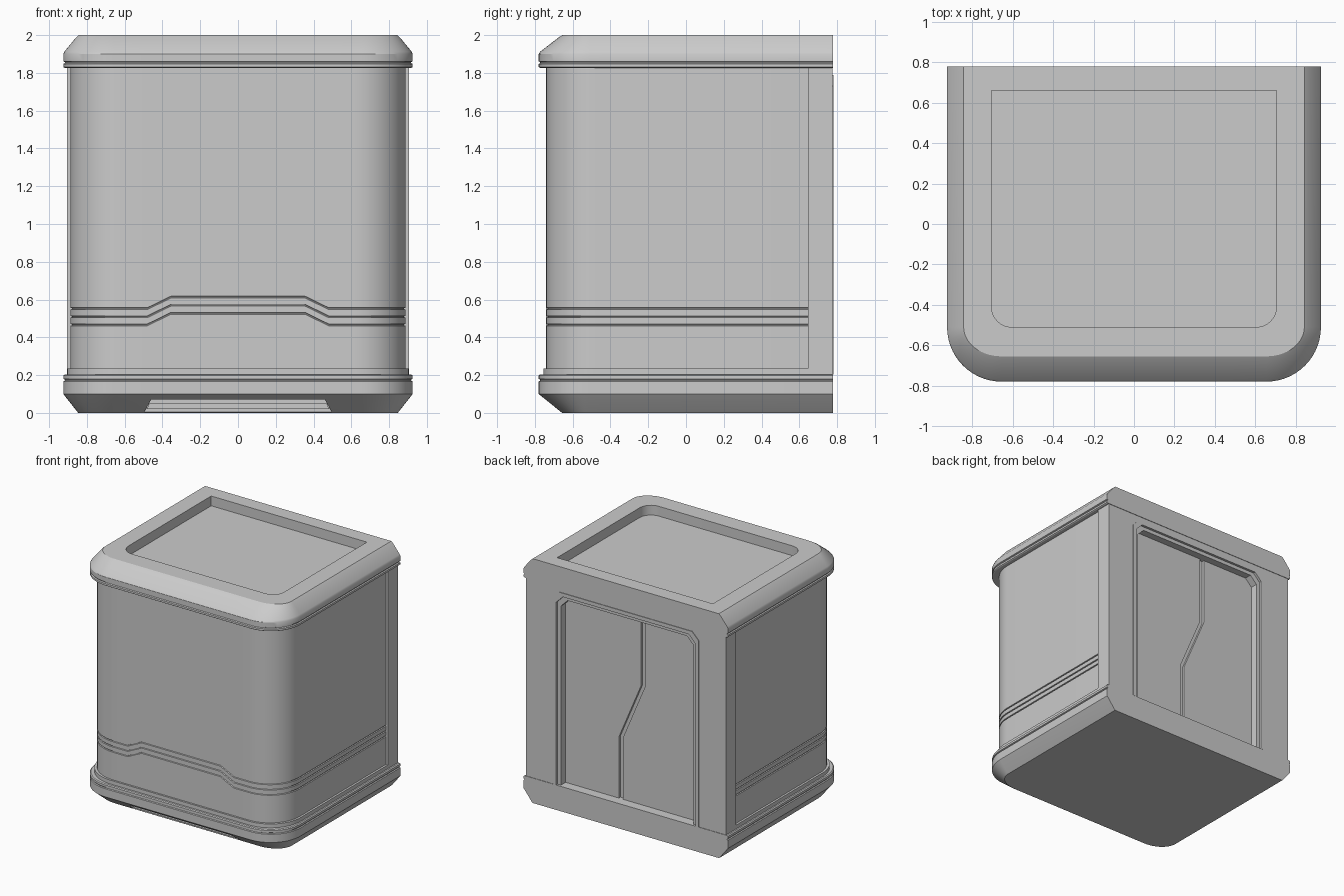
import bpy, bmesh, math

if "Cube" in bpy.data.objects:
    bpy.data.objects.remove(bpy.data.objects["Cube"])

HX, HY, R = 0.925, 0.78, 0.27      # outer half sizes and front corner radius


def finish(name, bm):
    bmesh.ops.recalc_face_normals(bm, faces=bm.faces)
    me = bpy.data.meshes.new(name)
    bm.to_mesh(me)
    bm.free()
    ob = bpy.data.objects.new(name, me)
    bpy.context.collection.objects.link(ob)
    return ob


def section(ix, iy, back, r):
    """U-shaped plan: flat back, two rounded front corners."""
    cx, cy, n = HX - r, -HY + r, 14
    half = [(HX - ix, back)]
    for i in range(n + 1):
        a = math.pi / 2 * i / n
        half.append((cx + (r - ix) * math.cos(a), cy - (r - iy) * math.sin(a)))
    half += [(0.48, -HY + iy), (0.355, -HY + iy)]
    return half + [(-x, y) for x, y in reversed(half)]


def loft(name, profile, back, shift=None, r=R):
    """Profile rows (x inset, y inset, z) swept round the U plan, all sides closed."""
    bm = bmesh.new()
    rows = []
    for k, (ix, iy, z) in enumerate(profile):
        rows.append([bm.verts.new((x, y, z + (shift(k, x) if shift else 0)))
                     for x, y in section(ix, iy, back, r)])
    for a, b in zip(rows, rows[1:]):
        for i in range(len(a) - 1):
            bm.faces.new((a[i], a[i + 1], b[i + 1], b[i]))
    bm.faces.new(rows[0])
    bm.faces.new(rows[-1])
    bm.faces.new([w[0] for w in rows] + [w[-1] for w in reversed(rows)])
    return finish(name, bm)


def prism(name, pts, lo, hi, axis='y'):
    """Polygon extruded along y (points are x,z) or z (points are x,y)."""
    bm = bmesh.new()
    co = (lambda p, d: (p[0], d, p[1])) if axis == 'y' else (lambda p, d: (p[0], p[1], d))
    a, b = ([bm.verts.new(co(p, d)) for p in pts] for d in (lo, hi))
    bm.faces.new(a)
    bm.faces.new(b)
    for i in range(len(a)):
        j = (i + 1) % len(a)
        bm.faces.new((a[i], a[j], b[j], b[i]))
    return finish(name, bm)


def cut(ob, cutter):
    m = ob.modifiers.new("cut", 'BOOLEAN')
    m.operation, m.solver, m.object = 'DIFFERENCE', 'EXACT', cutter
    bpy.context.view_layer.objects.active = ob
    bpy.ops.object.modifier_apply(modifier=m.name)
    bpy.data.objects.remove(cutter, do_unlink=True)


# Base: chamfered foot with a thin groove, and a skirt round the body
base = loft("base", [(.08, .125, 0), (.075, .118, .005), (0, 0, .10), (0, 0, .167), (.008, .008, .171),
                     (.008, .008, .176), (0, 0, .18), (0, 0, .198), (.008, .008, .204)], .779)
cut(base, prism("notch_cutter", [(-.505, -.01), (.505, -.01), (.46, .07), (-.46, .07)], -.9, -.66))
prism("notch_strip", [(-.482, .02), (.482, .02), (.47, .05), (-.47, .05)], -.675, -.65)
skirt = loft("skirt", [(.02, .025, .19), (.02, .025, .235)], .67, r=.3)

# Lid: mirrored profile with a sunken tray on top
lid = loft("lid", [(.008, .008, 1.826), (0, 0, 1.831), (0, 0, 1.847), (.008, .008, 1.852),
                   (.008, .008, 1.857), (0, 0, 1.861), (0, 0, 1.90), (.006, .009, 1.913),
                   (.068, .106, 1.988), (.082, .125, 2.0)], .779)
tray = [(.705, .66)]
for i in range(9):
    t = math.pi / 2 * i / 8
    tray.append((.605 + .1 * math.cos(t), -.41 - .1 * math.sin(t)))
tray += [(-x, y) for x, y in reversed(tray)]
cut(lid, prism("tray_cutter", tray, 1.92, 2.1, 'z'))

# Body with three grooves that step up across the front
BX, BY, D, W = .037, .04, .008, .005
prof = [(BX, BY, .2)]
for z in (.466, .509, .552):
    prof += [(BX, BY, z - W), (BX + D, BY + D, z - W * .5),
             (BX + D, BY + D, z + W * .5), (BX, BY, z + W)]
prof.append((BX, BY, 1.83))


def step_up(k, x):
    if k in (0, len(prof) - 1):
        return 0
    return .061 * max(0, min(1, (.48 - abs(x)) / .125))


body = loft("body", prof, .68, step_up, r=.31)

# Back plate and stepped door frame, open at the sill
Z0 = .203


def arch(h, top, c=.06):
    return [(-h, Z0), (-h, top - c), (-h + c, top), (h - c, top), (h, top - c), (h, Z0)]


def band(name, outer, inner, y0, y1):
    return prism(name, outer + inner[::-1], y0, y1)


plate_outline = [(-.905, Z0), (-.905, 1.828), (.905, 1.828), (.905, Z0)]
band("back_plate", plate_outline, arch(.66, 1.79), .645, .775)
band("door_frame_outer", arch(.66, 1.79), arch(.63, 1.76), .66, .78)
band("door_frame_inner", arch(.63, 1.76), arch(.60, 1.73), .66, .76)

# Two door leaves separated by a zigzag seam
seam = [(-.1, 1.74), (-.1, 1.175), (.1, .705), (.1, Z0)]
for name, s in (("door_leaf_left", 1), ("door_leaf_right", -1)):
    pts = [(s * .61, Z0), (s * .61, 1.74)] + [(x + s * .018, z) for x, z in seam]
    prism(name, pts, .665, .7)

# Smooth the rounded corners, keep edges crisp
for ob in (base, skirt, lid, body):
    bpy.ops.object.select_all(action='DESELECT')
    ob.select_set(True)
    bpy.context.view_layer.objects.active = ob
    bpy.ops.object.shade_smooth_by_angle(angle=math.radians(30))
